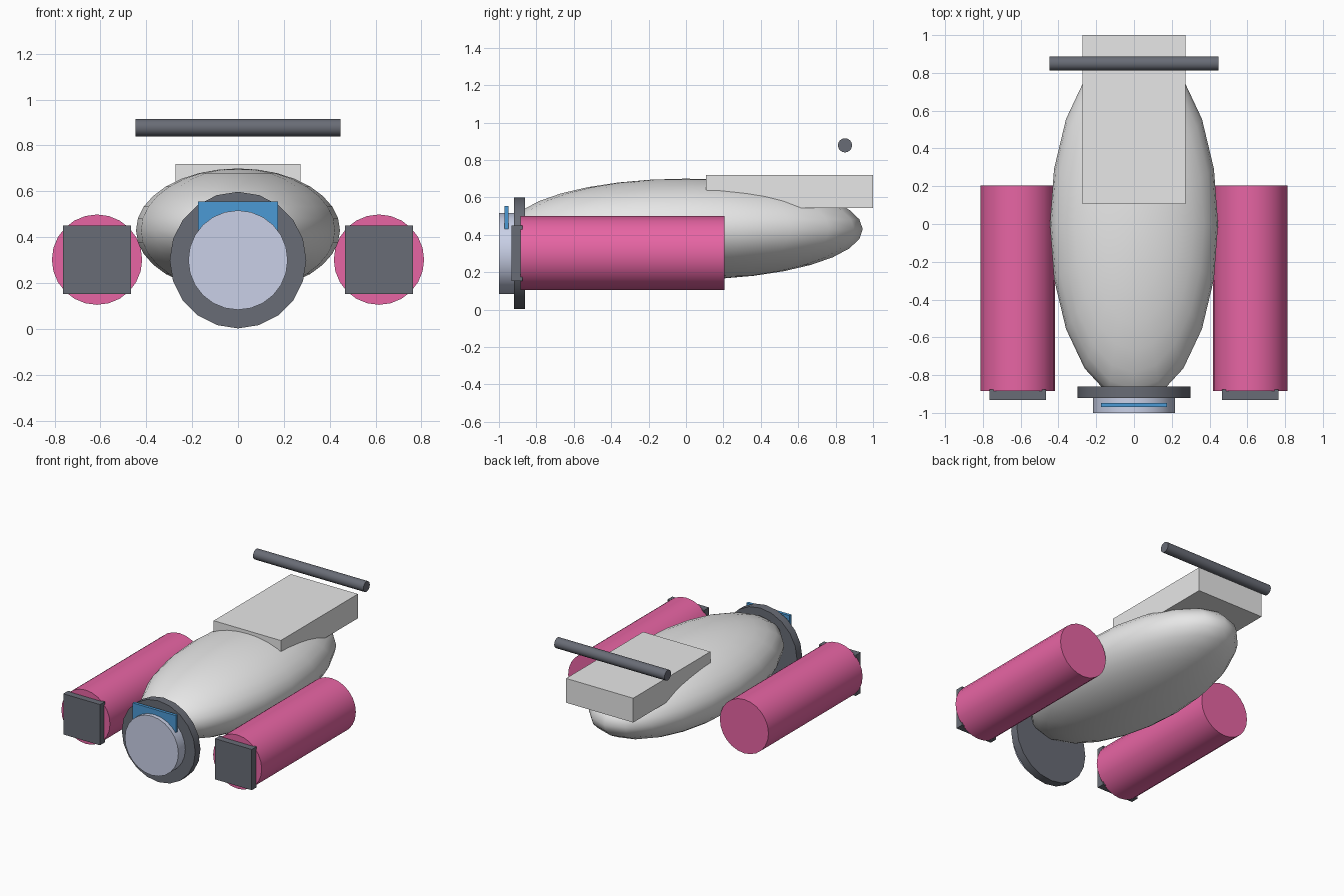
import bpy
import math

cube = bpy.data.objects.get("Cube")
if cube:
    bpy.data.objects.remove(cube, do_unlink=True)


def material(name, rgb):
    mat = bpy.data.materials.new(name)
    mat.use_nodes = True
    mat.diffuse_color = (*rgb, 1)
    mat.node_tree.nodes["Principled BSDF"].inputs["Base Color"].default_value = (*rgb, 1)
    return mat


light_grey = material("light grey", (0.8, 0.8, 0.8))
pink = material("pink", (0.8, 0.13, 0.37))
dark_grey = material("dark grey", (0.14, 0.15, 0.18))
pale_blue = material("pale blue grey", (0.60, 0.65, 0.82))
blue = material("blue", (0.07, 0.32, 0.66))


def finish(name, mat, smooth=False):
    obj = bpy.context.object
    obj.name = name
    obj.data.materials.append(mat)
    bpy.ops.object.transform_apply(location=False, rotation=True, scale=True)
    if smooth:
        bpy.ops.object.shade_smooth_by_angle(angle=math.radians(40))
    return obj


def box(name, mat, low, high):
    centre = [(a + b) / 2 for a, b in zip(low, high)]
    bpy.ops.mesh.primitive_cube_add(size=1, location=centre)
    bpy.context.object.scale = [b - a for a, b in zip(low, high)]
    return finish(name, mat)


def cylinder(name, mat, radius, length, centre, axis="Y", sides=20):
    turn = (math.pi / 2, 0, 0) if axis == "Y" else (0, math.pi / 2, 0)
    bpy.ops.mesh.primitive_cylinder_add(vertices=sides, radius=radius, depth=length,
                                        location=centre, rotation=turn)
    return finish(name, mat, True)


# Egg-shaped hull
bpy.ops.mesh.primitive_uv_sphere_add(segments=20, ring_count=16, radius=1, location=(0, 0, 0.43))
bpy.context.object.scale = (0.445, 0.945, 0.27)
finish("hull", light_grey, True)

# Nose collar, hub and visor plate
cylinder("nose_collar", dark_grey, 0.298, 0.06, (0, -0.89, 0.3))
cylinder("nose_hub", pale_blue, 0.217, 0.09, (0, -0.955, 0.3), sides=24)
box("visor", blue, (-0.175, -0.97, 0.43), (0.175, -0.948, 0.555))

# Side pods with square front caps
for side, x in (("left", 0.615), ("right", -0.615)):
    cylinder(side + "_pod", pink, 0.197, 1.09, (x, -0.34, 0.302), sides=24)
    box(side + "_pod_cap", dark_grey, (x - 0.149, -0.932, 0.152), (x + 0.149, -0.875, 0.45))

# Rear deck and the rod floating above it
box("rear_deck", light_grey, (-0.272, 0.107, 0.542), (0.272, 1, 0.72))
cylinder("rear_rod", dark_grey, 0.038, 0.894, (0, 0.85, 0.878), axis="X", sides=16)
